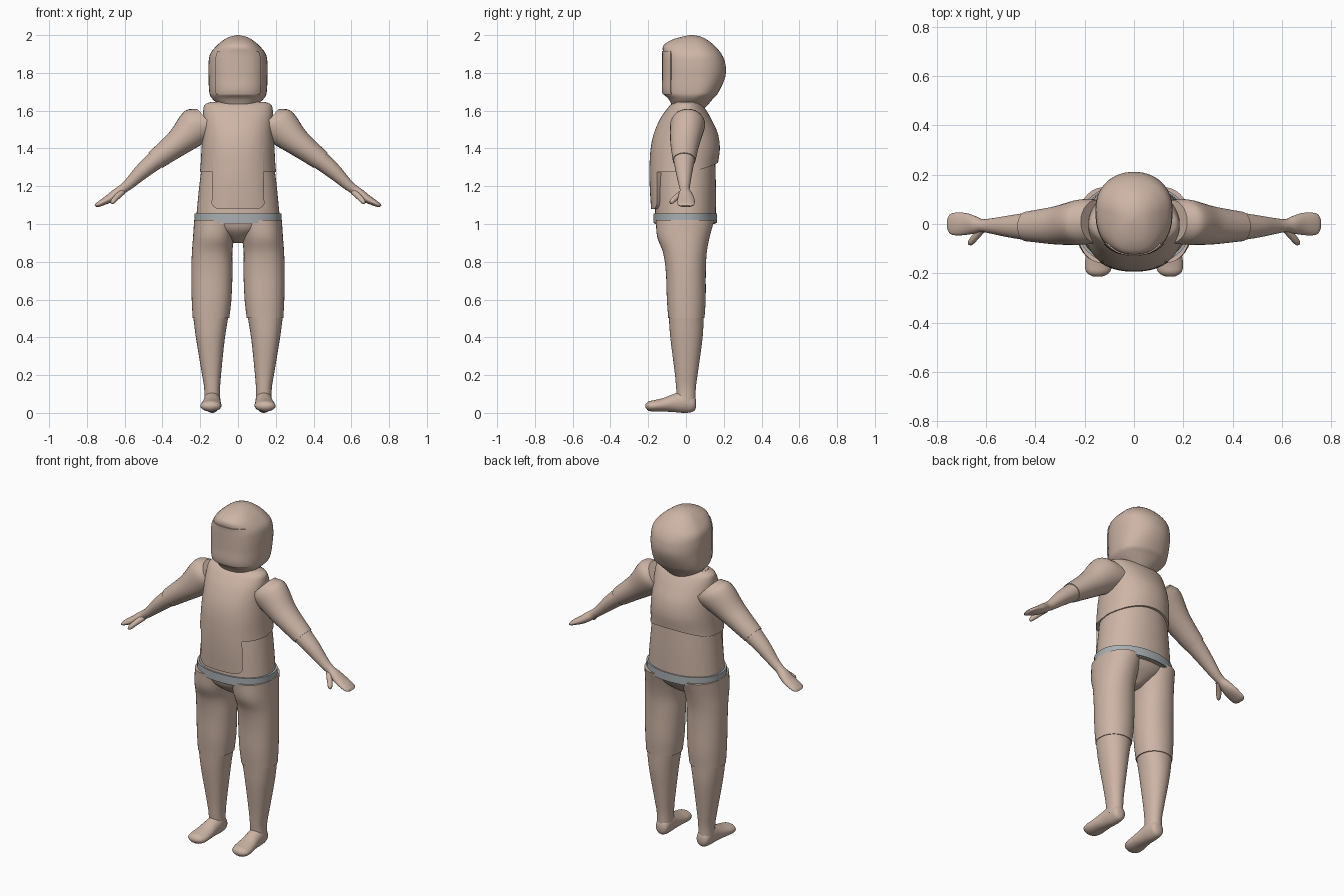
import bpy, math
from mathutils import Vector

if "Cube" in bpy.data.objects:
    bpy.data.objects.remove(bpy.data.objects["Cube"])


def material(name, rgb):
    m = bpy.data.materials.new(name)
    m.diffuse_color = (*rgb, 1)
    m.use_nodes = True
    m.node_tree.nodes["Principled BSDF"].inputs["Base Color"].default_value = m.diffuse_color
    return m


CLAY = material("warm clay", (0.61, 0.46, 0.38))
GREY = material("belt grey", (0.40, 0.43, 0.45))


def spline(rows, t):
    """Smooth interpolation of rows keyed by their first number."""
    s = 1 if rows[-1][0] > rows[0][0] else -1
    i = 0
    while i < len(rows) - 2 and s * t > s * rows[i + 1][0]:
        i += 1
    a, b = rows[i], rows[i + 1]
    p, q = rows[max(i - 1, 0)], rows[min(i + 2, len(rows) - 1)]
    h = b[0] - a[0]
    u = min(max((t - a[0]) / h, 0), 1)
    out = []
    for k in range(1, len(a)):
        m0 = (b[k] - p[k]) / (b[0] - p[0]) * h
        m1 = (q[k] - a[k]) / (q[0] - a[0]) * h
        out.append((2*u**3 - 3*u*u + 1) * a[k] + (u**3 - 2*u*u + u) * m0
                   + (3*u*u - 2*u**3) * b[k] + (u**3 - u*u) * m1)
    return out


def skin(name, rings, closed=True, caps=True, mat=CLAY, mirror=False, angle=38):
    """Mesh from a list of equal-length point rings."""
    n = len(rings[0])
    verts = [p for r in rings for p in r]
    faces = []
    for i in range(len(rings) - 1):
        for j in range(n if closed else n - 1):
            k = (j + 1) % n
            faces.append((i*n + j, i*n + k, (i+1)*n + k, (i+1)*n + j))
    if caps:
        faces.append(tuple(reversed(range(n))))
        faces.append(tuple(range((len(rings) - 1)*n, len(rings)*n)))
    me = bpy.data.meshes.new(name)
    me.from_pydata(verts, [], faces)
    me.materials.append(mat)
    ob = bpy.data.objects.new(name, me)
    bpy.context.collection.objects.link(ob)
    bpy.ops.object.select_all(action='DESELECT')
    ob.select_set(True)
    bpy.context.view_layer.objects.active = ob
    bpy.ops.object.mode_set(mode='EDIT')
    bpy.ops.mesh.select_all(action='SELECT')
    bpy.ops.mesh.normals_make_consistent(inside=False)
    bpy.ops.object.mode_set(mode='OBJECT')
    bpy.ops.object.shade_smooth_by_angle(angle=math.radians(angle))
    if mirror:
        ob.modifiers.new("mirror", 'MIRROR')
    return ob


def surf(profile, z, a, grow=0.0, e=2.3):
    """Point on a body section; rows are z, centre x, half width, centre y, front y, back y."""
    xc, rx, yc, f, b = spline(profile, z)
    c, s = math.cos(a), math.sin(a)
    ex = e if s < 0 else 2.1
    ry = (yc - f if s < 0 else b - yc) + grow
    return Vector((xc + (rx + grow) * math.copysign(abs(c) ** (2/ex), c),
                   yc + ry * math.copysign(abs(s) ** (2/ex), s), z))


def angles(n):
    return [2 * math.pi * i / n for i in range(n)]


def body(name, profile, rows=30, n=40, mirror=False, e=2.3):
    z0, z1 = profile[0][0], profile[-1][0]
    rings = [[surf(profile, z0 + (z1 - z0) * i / rows, a, 0, e) for a in angles(n)]
             for i in range(rows + 1)]
    return skin(name, rings, mirror=mirror)


def tube(name, rows, axes, steps=20, n=28):
    """Limb along a path; rows are t, x, y, z, half size a, half size b."""
    u, v = (Vector(w).normalized() for w in axes)
    rings = []
    for i in range(steps + 1):
        x, y, z, ra, rb = spline(rows, rows[0][0] + (rows[-1][0] - rows[0][0]) * i / steps)
        rings.append([Vector((x, y, z)) + u * ra * math.cos(a) + v * rb * math.sin(a)
                      for a in angles(n)])
    return skin(name, rings, mirror=True, angle=50)


# Hooded helmet with a flat front
HEAD = [(1.60, 0, .060, .02, -.060, .085), (1.63, 0, .100, .02, -.075, .115),
        (1.665, 0, .138, .04, -.095, .145), (1.69, 0, .151, .06, -.120, .168),
        (1.78, 0, .156, .06, -.121, .208), (1.85, 0, .156, .06, -.121, .208),
        (1.90, 0, .147, .06, -.121, .188), (1.945, 0, .112, .05, -.119, .150),
        (1.975, 0, .075, .04, -.075, .112), (1.992, 0, .042, .03, -.020, .078),
        (2.00, 0, .006, .03, .020, .040)]
body("helmet", HEAD, rows=60, n=56, e=2.5)

# Face visor plate, with edges sunk back into the helmet
cols = [math.pi * (1.5 + 0.248 * (i / 12 - 1)) for i in range(25)]
rings = []
for i in range(-1, 18):
    z = 1.685 + .23 * min(max(i, 0), 16) / 16
    edge = i in (-1, 17)
    row = [surf(HEAD, z, a, -.01 if edge else .005, 2.5) for a in cols]
    row.insert(0, surf(HEAD, z, cols[0], -.01, 2.5))
    row.append(surf(HEAD, z, cols[-1], -.01, 2.5))
    rings.append(row)
skin("visor", rings, closed=False, caps=False)

# Lower torso
WAIST = [(1.0, 0, .224, 0, -.166, .157), (1.08, 0, .217, 0, -.164, .158),
         (1.2, 0, .205, 0, -.160, .158), (1.36, 0, .185, 0, -.150, .155)]
body("lower_torso", WAIST, rows=12, n=56)

# Jacket with a hanging front flap
JACKET = [(1.07, 0, .222, 0, -.184, .166), (1.2, 0, .210, 0, -.192, .166),
          (1.3, 0, .199, 0, -.193, .167), (1.4, 0, .193, 0, -.187, .179),
          (1.48, 0, .188, 0, -.170, .168), (1.56, 0, .186, 0, -.135, .132),
          (1.61, 0, .183, 0, -.100, .102), (1.635, 0, .172, 0, -.078, .080),
          (1.647, 0, .140, 0, -.055, .058)]


def hem(a):
    x = abs(surf(JACKET, 1.2, a).x)
    if math.sin(a) < 0:
        if x < .138:
            d = max(0, x - .093)
            return 1.125 - math.sqrt(.045 ** 2 - d * d)
        return 1.275
    return 1.28 + .045 * math.sin(a) ** 2


cols = angles(128)
rings = [[surf(JACKET, hem(a), a, -.03) for a in cols]]
for i in range(41):
    rings.append([surf(JACKET, hem(a) + (1.647 - hem(a)) * i / 40, a) for a in cols])
jacket = skin("jacket", rings, caps=False)
skin("collar", [[surf(JACKET, 1.647, a, g) for a in angles(32)] for g in (0, -.05)], caps=False)

# Belt ring
belt = [(1.005, .007), (1.055, .007), (1.055, -.03), (1.005, -.03), (1.005, .007)]
rings = [[Vector((p.x, p.y, z)) for p in (surf(WAIST, 1.0, a, g) for a in angles(48))]
         for z, g in belt]
skin("belt", rings, caps=False, mat=GREY)

# Hips and legs
HIPS = [(.90, 0, .03, 0, -.06, .04), (.93, 0, .075, 0, -.105, .085),
        (.97, 0, .16, 0, -.145, .125), (1.02, 0, .222, 0, -.162, .152)]
body("hips", HIPS, rows=10)
THIGH = [(.503, .143, .097, 0, -.094, .098), (.6, .140, .105, 0, -.101, .104),
         (.75, .138, .109, 0, -.107, .105), (.85, .137, .107, 0, -.122, .110),
         (.93, .129, .109, 0, -.152, .125), (1.02, .117, .115, 0, -.160, .150)]
body("thigh", THIGH, mirror=True)
SHIN = [(.05, .137, .042, 0, -.045, .050), (.13, .137, .042, 0, -.052, .052),
        (.2, .140, .050, 0, -.058, .061), (.4, .146, .077, 0, -.083, .088),
        (.51, .144, .093, 0, -.091, .094)]
body("shin", SHIN, mirror=True)

# Feet
tube("foot", [(0, .135, .054, .05, .012, .015), (.02, .135, .044, .05, .034, .040),
              (.06, .136, 0, .06, .043, .060), (.12, .138, -.06, .053, .046, .049),
              (.18, .141, -.12, .043, .053, .036), (.23, .144, -.17, .037, .055, .030),
              (.262, .146, -.20, .036, .044, .024), (.275, .147, -.214, .036, .018, .009)],
     ((1, 0, 0), (0, 0, 1)), steps=32)

# Arms: sleeve, forearm and hand
ACROSS = ((.66, 0, .75), (0, 1, 0))
tube("upper_arm", [(0, .150, .010, 1.535, .100, .088), (.1, .215, .008, 1.520, .103, .092),
                   (.25, .315, -.005, 1.432, .073, .078), (.42, .438, -.010, 1.337, .054, .060)],
     ACROSS)
tube("forearm", [(0, .430, -.010, 1.343, .051, .057), (.1, .510, -.010, 1.276, .041, .044),
                 (.2, .585, -.008, 1.205, .028, .030), (.24, .618, -.006, 1.180, .025, .026),
                 (.28, .645, -.003, 1.160, .026, .035), (.32, .680, 0, 1.135, .023, .044),
                 (.37, .722, 0, 1.112, .017, .046), (.40, .746, 0, 1.099, .012, .040),
                 (.412, .756, 0, 1.095, .005, .022)], ACROSS, steps=40)
tube("thumb", [(0, .612, -.015, 1.170, .016, .016), (.05, .642, -.050, 1.142, .015, .015),
               (.09, .664, -.076, 1.118, .012, .012), (.1, .670, -.082, 1.110, .005, .005)],
     ((.6, .7, 0), (.4, -.3, .8)), steps=12, n=16)
